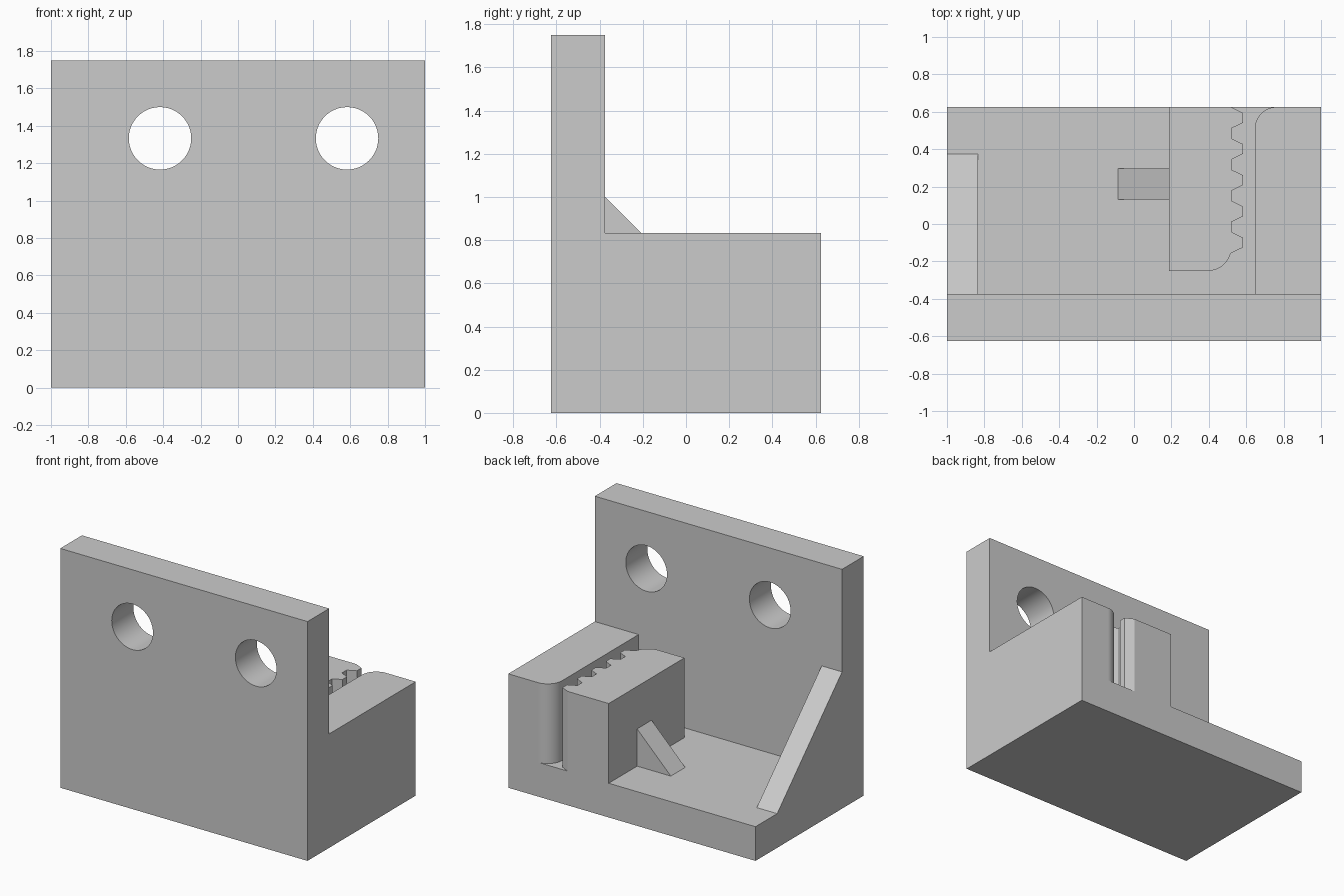
import bpy, bmesh, math
from mathutils import Vector

if "Cube" in bpy.data.objects:
    bpy.data.objects.remove(bpy.data.objects["Cube"], do_unlink=True)

grey = bpy.data.materials.new("plain grey")
grey.use_nodes = True
grey.diffuse_color = (0.6, 0.6, 0.6, 1)
grey.node_tree.nodes["Principled BSDF"].inputs["Base Color"].default_value = grey.diffuse_color


def prism(name, outline, axis, lo, hi):
    """Extrude a 2D outline along an axis; the outline uses the other two axes in order."""
    def place(p, h):
        co = list(p)
        co.insert("xyz".index(axis), h)
        return Vector(co)
    bm = bmesh.new()
    face = bm.faces.new([bm.verts.new(place(p, lo)) for p in outline])
    ext = bmesh.ops.extrude_face_region(bm, geom=[face])
    verts = [v for v in ext["geom"] if isinstance(v, bmesh.types.BMVert)]
    bmesh.ops.translate(bm, verts=verts, vec=place((0, 0), hi - lo))
    bmesh.ops.recalc_face_normals(bm, faces=bm.faces)
    mesh = bpy.data.meshes.new(name)
    bm.to_mesh(mesh)
    bm.free()
    mesh.materials.append(grey)
    obj = bpy.data.objects.new(name, mesh)
    bpy.context.collection.objects.link(obj)
    return obj


def arc(cx, cy, r, start, end, n):
    angles = [math.radians(start + (end - start) * i / n) for i in range(n + 1)]
    return [(cx + r * math.cos(a), cy + r * math.sin(a)) for a in angles]


def combine(body, tool, operation):
    mod = body.modifiers.new(tool.name, 'BOOLEAN')
    mod.operation, mod.solver, mod.object = operation, 'EXACT', tool
    bpy.context.view_layer.objects.active = body
    bpy.ops.object.modifier_apply(modifier=mod.name)
    bpy.data.objects.remove(tool, do_unlink=True)


BACK, WALL, FLOOR, TOP = 0.625, -0.375, 0.25, 0.833
SUNK = 0.15   # depth that parts reach into the base

# Mounting plate and base as one L-shaped profile
bracket = prism("belt_clamp_bracket",
                [(-BACK, 0), (BACK, 0), (BACK, FLOOR), (WALL, FLOOR), (WALL, 1.75), (-BACK, 1.75)],
                'x', -1, 1)

# Side block with a rounded slot entry
combine(bracket, prism("side_block",
        [(0.646, WALL - 0.1), (1, WALL - 0.1), (1, BACK)]
        + arc(0.761, BACK - 0.115, 0.115, 90, 180, 16), 'z', SUNK, TOP), 'UNION')

# Toothed block: rounded corner, then a row of belt teeth
outline = [(0.1875, BACK), (0.1875, -0.25)] + arc(0.396, -0.125, 0.125, -90, -16, 14)
for i in range(5):
    mid = -0.099 + i / 6
    outline += [(0.5208, mid - 0.0565), (0.583, mid - 0.026),
                (0.583, mid + 0.026), (0.5208, min(mid + 0.0565, BACK))]
outline[-1] = (0.5208, BACK)
combine(bracket, prism("toothed_block", outline, 'z', SUNK, TOP), 'UNION')

# Small support wedge against the toothed block
combine(bracket, prism("support_wedge",
        [(-0.085, FLOOR), (-0.085, SUNK), (0.25, SUNK), (0.25, 0.5225), (0.1875, 0.5225)],
        'y', 0.13, 0.297), 'UNION')

# Large gusset between plate and base
combine(bracket, prism("gusset",
        [(WALL, 1), (WALL - 0.1, 1), (WALL - 0.1, SUNK), (0.375, SUNK), (0.375, FLOOR)],
        'x', -1, -0.835), 'UNION')

# Two bolt holes through the plate
for x in (-0.417, 0.583):
    combine(bracket, prism("bolt_hole", arc(x, 1.333, 0.167, 0, 352.5, 47), 'y', -0.8, -0.2),
            'DIFFERENCE')

# Smooth the round surfaces and keep the corners crisp
bpy.ops.object.select_all(action='DESELECT')
bracket.select_set(True)
bpy.context.view_layer.objects.active = bracket
bpy.ops.object.shade_smooth_by_angle(angle=math.radians(25))
weighted = bracket.modifiers.new("even_shading", 'WEIGHTED_NORMAL')
weighted.keep_sharp = True
